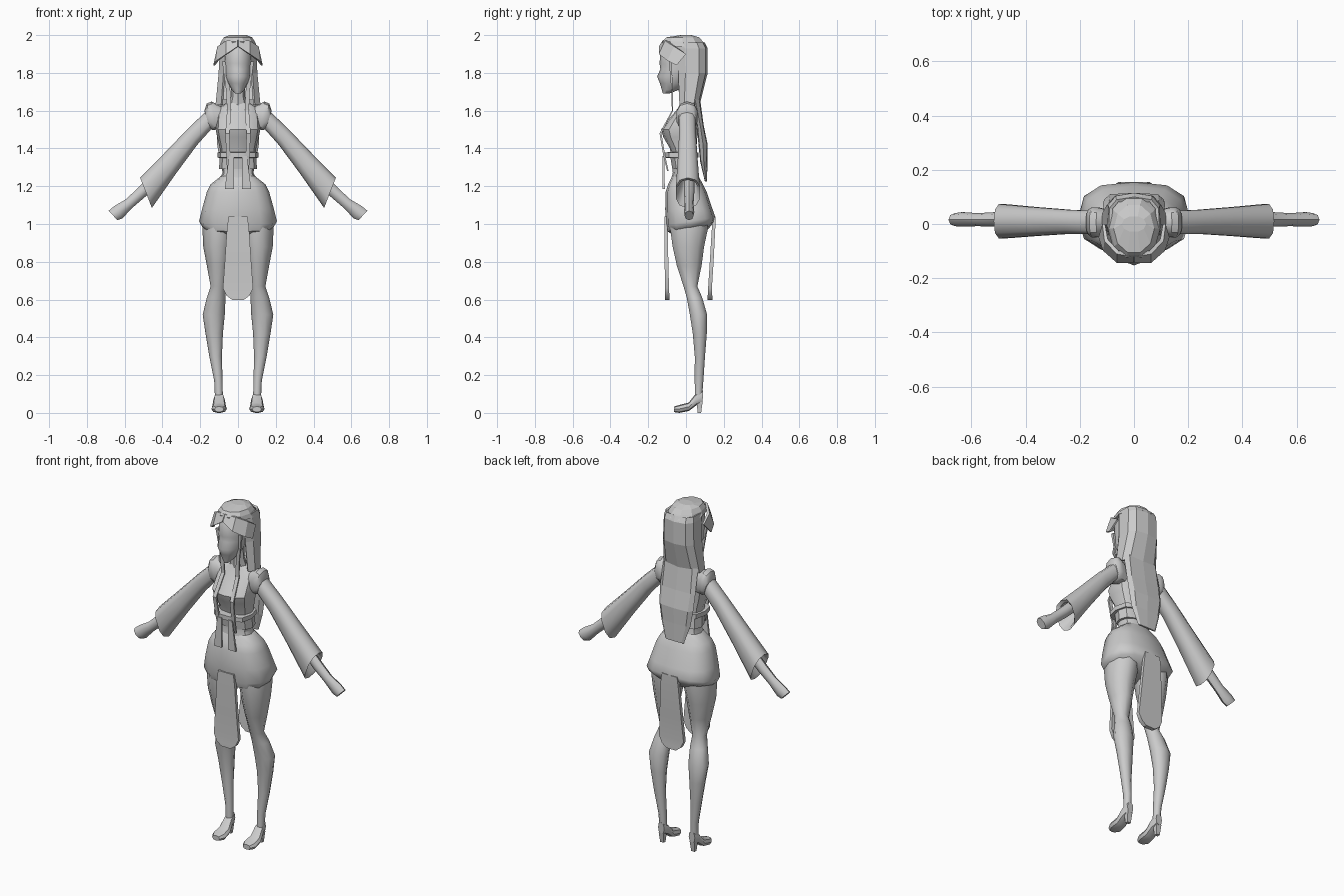
import bpy, bmesh, math
from mathutils import Vector as V


def seg(a, b, w):
    """Ring spanning points a-b, with half-thickness vector w."""
    a, b = V(a), V(b)
    return (a + b) / 2, (a - b) / 2, V(w)


def flat(z, x0, x1, y0, y1, tilt=0):
    """Level ring from its x and y extents; tilt raises the back."""
    return (V(((x0 + x1) / 2, (y0 + y1) / 2, z)), V(((x1 - x0) / 2, 0, 0)),
            V((0, (y1 - y0) / 2, tilt)))


def body(z, rx, y0, y1, tilt=0):
    return flat(z, -rx, rx, y0, y1, tilt)


def loft(name, rings, n=10, power=1.0, box=False, arc=None, caps=(True, True),
         mirror=False, smooth=35, solid=0):
    """Skin a list of (centre, u, v) rings."""
    bm = bmesh.new()
    if box:
        n = 4
    closed = arc is None
    if closed:
        angles = [2 * math.pi * (i + (0.5 if box else 0)) / n for i in range(n)]
    else:
        angles = [math.radians(arc[0] + (arc[1] - arc[0]) * i / (n - 1)) for i in range(n)]
    k = math.sqrt(2) if box else 1

    def sp(t):
        return math.copysign(abs(t) ** power, t) * k if abs(t) > 1e-6 else 0

    rows = [[bm.verts.new(c + u * sp(math.cos(t)) + v * sp(math.sin(t))) for t in angles]
            for c, u, v in rings]
    for r, s in zip(rows, rows[1:]):
        for i in range(n if closed else n - 1):
            j = (i + 1) % n
            bm.faces.new((r[i], r[j], s[j], s[i]))
    if closed:
        if caps[0]:
            bm.faces.new(rows[0])
        if caps[1]:
            bm.faces.new(rows[-1])
    bmesh.ops.recalc_face_normals(bm, faces=bm.faces)
    me = bpy.data.meshes.new(name)
    bm.to_mesh(me)
    bm.free()
    if smooth:
        for p in me.polygons:
            p.use_smooth = True
        me.set_sharp_from_angle(angle=math.radians(smooth))
    ob = bpy.data.objects.new(name, me)
    bpy.context.collection.objects.link(ob)
    if solid:
        m = ob.modifiers.new("Thickness", 'SOLIDIFY')
        m.thickness = solid
    if mirror:
        ob.modifiers.new("Mirror", 'MIRROR')
    return ob


# Head and neck
loft("head", [body(1.97, .06, -.10, .05), body(1.92, .074, -.135, .07),
              body(1.85, .076, -.14, .07), body(1.82, .074, -.136, .06),
              body(1.78, .068, -.153, .04), body(1.745, .054, -.138, .01),
              body(1.71, .033, -.128, -.04), body(1.69, .014, -.122, -.09)], n=12, smooth=50)
loft("neck", [body(1.78, .038, -.05, .03), body(1.68, .036, -.035, .035),
              body(1.6, .06, -.035, .05)], n=8)

# Hair: crown, long shell behind the face, tail down the back
loft("hair_crown", [body(2.0, .045, -.03, .03), body(1.988, .075, -.11, .075),
                    body(1.965, .09, -.13, .095), body(1.94, .1, -.125, .113)],
     n=10, smooth=0)
loft("hair_shell", [body(1.96, .095, -.06, .1), body(1.93, .1, -.06, .115),
                    body(1.8, .105, -.055, .115), body(1.63, .122, -.045, .072)],
     n=9, power=.7, arc=(-50, 230), smooth=0, solid=.012)
loft("hair_tail", [body(1.66, .112, .02, .075), body(1.52, .115, .058, .094),
                   body(1.42, .11, .066, .115), body(1.33, .095, .075, .113),
                   body(1.225, .06, .1, .112)], n=8, power=.65, smooth=0)
loft("hair_fringe", [seg((0, -.115, 1.975), (0, -.138, 1.94), (.002, -.006, 0)),
                     seg((.06, -.105, 1.97), (.06, -.138, 1.9), (.003, -.006, 0)),
                     seg((.103, -.06, 1.94), (.108, -.095, 1.865), (.006, -.004, 0)),
                     seg((.112, 0, 1.9), (.126, -.05, 1.84), (.005, 0, 0))],
     box=True, mirror=True, smooth=0)
loft("hair_lock", [flat(1.86, .068, .084, -.09, -.075), flat(1.7, .04, .062, -.077, -.07),
                   flat(1.6, .036, .058, -.075, -.068), flat(1.48, .045, .067, -.14, -.13),
                   flat(1.36, .04, .062, -.12, -.11), flat(1.28, .048, .058, -.1, -.092)],
     box=True, mirror=True, smooth=0)

# Torso with bust and narrow waist
loft("torso", [body(1.64, .06, -.03, .045), body(1.61, .11, -.045, .06),
               body(1.55, .115, -.095, .068), body(1.5, .118, -.132, .065),
               body(1.46, .11, -.12, .06), body(1.4, .096, -.085, .055),
               body(1.33, .09, -.075, .055), body(1.27, .082, -.07, .06),
               body(1.2, .12, -.09, .08)], n=12, power=.8)

# Belt and its hanging ties
loft("belt", [body(1.38, .102, -.1, .062), body(1.378, .108, -.122, .07),
              body(1.352, .108, -.122, .07), body(1.35, .1, -.1, .062)], n=10, power=.75)
loft("belt_lower", [body(1.35, .098, -.085, .062), body(1.29, .1, -.075, .066)], n=10, power=.8)
loft("belt_tie", [flat(1.36, .022, .048, -.124, -.115), flat(1.185, .022, .07, -.124, -.112)],
     box=True, mirror=True)

# Flared hip wrap, lower at the front
loft("hip_wrap", [body(1.26, .082, -.07, .062), body(1.21, .145, -.095, .09),
                  body(1.17, .165, -.108, .11), body(1.08, .19, -.11, .14),
                  body(1.015, .206, -.108, .156, .02), body(.985, .19, -.098, .15, .025),
                  body(.955, .12, -.07, .11, .01)], n=12, power=.75, smooth=45)

# Hanging cloth panels front and back
for name, y0, y1 in (("front_panel", -.107, -.1), ("back_panel", .145, .127)):
    loft(name, [body(1.04, .05, y0 - .008, y0 + .01), body(.98, .058, y0 - .008, y0 + .01),
                body(.8, .07, (y0 + y1) / 2 - .01, (y0 + y1) / 2 + .01),
                body(.66, .08, y1 - .01, y1 + .01), body(.62, .06, y1 - .012, y1 + .012),
                body(.598, .03, y1 - .012, y1 + .012)], box=True)

# Legs
loft("leg", [flat(1.06, .02, .18, -.09, .12), flat(.97, .02, .188, -.088, .12),
             flat(.88, .032, .184, -.075, .1), flat(.78, .05, .165, -.052, .086),
             flat(.67, .066, .145, -.015, .062), flat(.61, .066, .165, .002, .088),
             flat(.52, .07, .187, .018, .114), flat(.42, .08, .172, .034, .112),
             flat(.3, .085, .152, .045, .102), flat(.17, .082, .126, .045, .093),
             flat(.08, .08, .122, .046, .086)], n=10, mirror=True, smooth=50)

# High-heeled shoes
w = lambda d: (d, 0, 0)
loft("shoe", [seg((.1, .09, .12), (.1, .088, .055), w(.02)),
              seg((.1, .05, .1), (.1, .055, .04), w(.03)),
              seg((.1, .015, .055), (.1, .015, .01), w(.037)),
              seg((.1, -.035, .042), (.1, -.035, 0), w(.041)),
              seg((.1, -.063, .034), (.1, -.063, .004), w(.024))],
     n=8, power=.8, mirror=True, smooth=45)
loft("shoe_heel", [flat(.06, .085, .117, .056, .088), flat(0, .09, .112, .062, .08)],
     box=True, mirror=True)


def arm(xa, za, xb, zb, y0, y1):
    m = (y0 + y1) / 2
    return seg((xa, m, za), (xb, m, zb), (0, (y1 - y0) / 2, 0))


# Shoulder puffs, wide sleeves (lip folds inward) and bare forearms
loft("shoulder_puff", [arm(.085, 1.62, .085, 1.5, -.04, .05), arm(.14, 1.648, .115, 1.5, -.05, .062),
                       arm(.165, 1.638, .135, 1.497, -.052, .064),
                       arm(.178, 1.6, .148, 1.505, -.042, .055)],
     n=10, power=.8, mirror=True, smooth=45)
loft("sleeve", [arm(.16, 1.605, .13, 1.515, -.04, .05), arm(.26, 1.51, .215, 1.42, -.038, .054),
                arm(.39, 1.375, .33, 1.265, -.046, .064), arm(.518, 1.245, .456, 1.085, -.056, .076),
                arm(.5, 1.235, .455, 1.105, -.046, .066), arm(.4, 1.31, .36, 1.26, -.01, .04)],
     n=10, power=.8, mirror=True, smooth=45)
loft("forearm", [arm(.39, 1.33, .35, 1.28, -.01, .044), arm(.53, 1.19, .49, 1.145, -.01, .044),
                 arm(.595, 1.13, .56, 1.085, -.008, .04), arm(.655, 1.095, .612, 1.03, -.01, .044),
                 arm(.685, 1.07, .638, 1.02, -.008, .04)],
     n=8, mirror=True, smooth=50)
